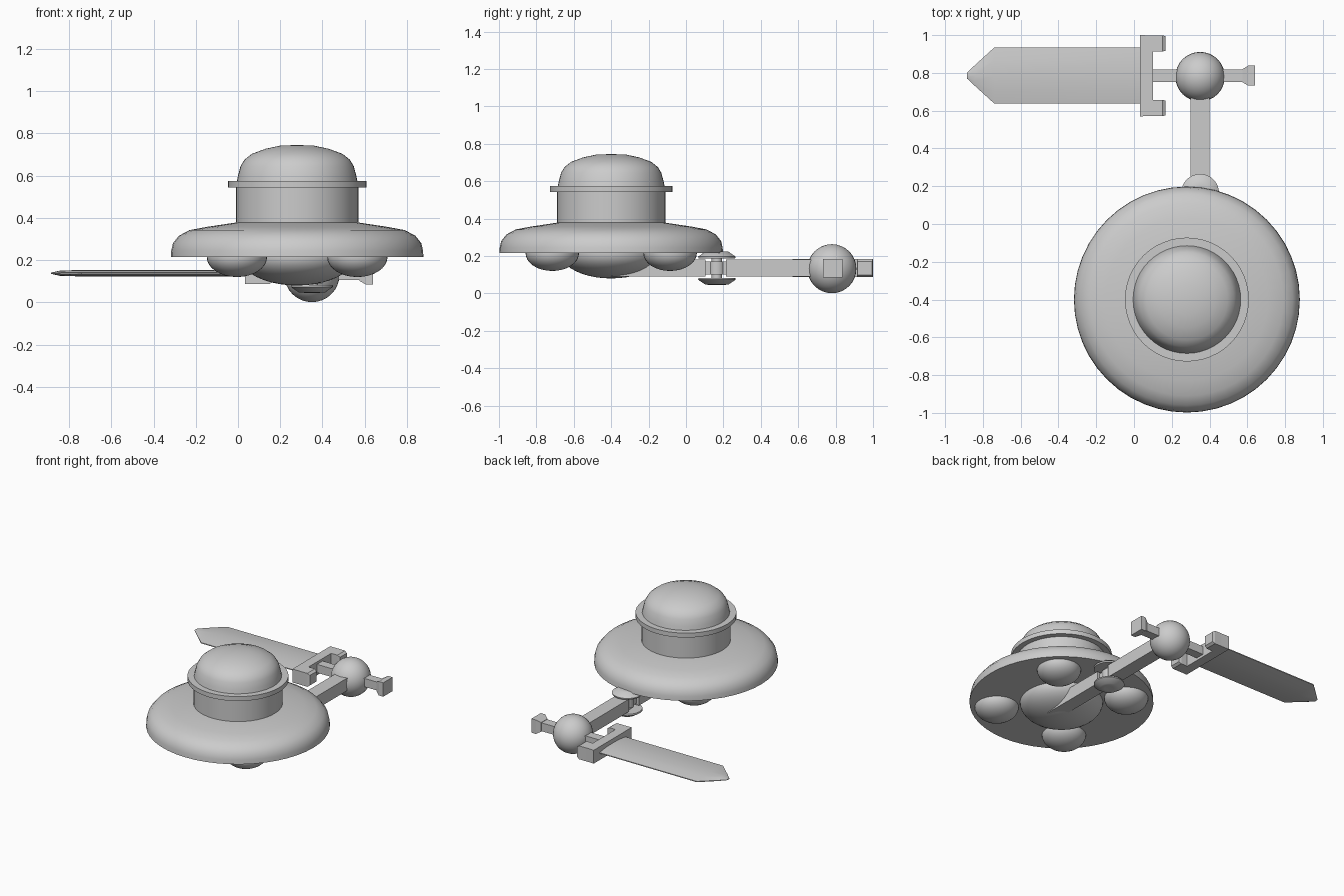
import bpy, bmesh, math
from mathutils import Matrix, Vector

if "Cube" in bpy.data.objects:
    bpy.data.objects.remove(bpy.data.objects["Cube"])

grey = bpy.data.materials.new("light grey")
grey.diffuse_color = (0.6, 0.6, 0.6, 1)
grey.use_nodes = True
grey.node_tree.nodes["Principled BSDF"].inputs["Base Color"].default_value = grey.diffuse_color

CX, CY = 0.28, -0.40      # saucer axis
AX, BY = 0.35, 0.78       # arm line and sword line
SZ = 0.135                # arm and sword mid height


def finish(name, bm, smooth=True):
    bmesh.ops.recalc_face_normals(bm, faces=bm.faces)
    me = bpy.data.meshes.new(name)
    bm.to_mesh(me)
    bm.free()
    ob = bpy.data.objects.new(name, me)
    bpy.context.collection.objects.link(ob)
    me.materials.append(grey)
    if smooth:
        bpy.ops.object.select_all(action='DESELECT')
        ob.select_set(True)
        bpy.context.view_layer.objects.active = ob
        bpy.ops.object.shade_smooth_by_angle(angle=math.radians(32))
    return ob


def lathe(name, profile, x, y, seg=48):
    """Spin (radius, height) points around a vertical axis."""
    bm = bmesh.new()
    rings = []
    for r, z in profile:
        if r == 0:
            rings.append([bm.verts.new((x, y, z))] * seg)
        else:
            rings.append([bm.verts.new((x + r * math.cos(2 * math.pi * i / seg),
                                        y + r * math.sin(2 * math.pi * i / seg), z))
                          for i in range(seg)])
    for a, b in zip(rings, rings[1:]):
        for i in range(seg):
            j = (i + 1) % seg
            bm.faces.new(list(dict.fromkeys((a[i], a[j], b[j], b[i]))))
    return finish(name, bm)


def box(name, x0, x1, y0, y1, z0, z1):
    bm = bmesh.new()
    c = Vector(((x0 + x1) / 2, (y0 + y1) / 2, (z0 + z1) / 2))
    size = Matrix.Diagonal((x1 - x0, y1 - y0, z1 - z0, 1))
    bmesh.ops.create_cube(bm, size=1, matrix=Matrix.Translation(c) @ size)
    return finish(name, bm, False)


def ellipsoid(name, c, r, seg=32):
    bm = bmesh.new()
    bmesh.ops.create_uvsphere(bm, u_segments=seg, v_segments=seg // 2, radius=1,
                              matrix=Matrix.Translation(c) @ Matrix.Diagonal((*r, 1)))
    return finish(name, bm)


def loft_x(name, sections, smooth=False):
    """Bridge rings of (y, z) points placed at successive x stations."""
    bm = bmesh.new()
    rings = [[bm.verts.new((x, y, z)) for y, z in pts] for x, pts in sections]
    n = len(rings[0])
    for a, b in zip(rings, rings[1:]):
        for i in range(n):
            j = (i + 1) % n
            bm.faces.new((a[i], a[j], b[j], b[i]))
    bm.faces.new(rings[0])
    bm.faces.new(rings[-1])
    return finish(name, bm, smooth)


def rect(hy, hz, cy=BY + 0.005):
    return [(cy - hy, SZ - hz), (cy + hy, SZ - hz), (cy + hy, SZ + hz), (cy - hy, SZ + hz)]


# Saucer body and cabin
lathe("saucer", [(0, 0.215), (0.598, 0.215), (0.596, 0.245), (0.588, 0.28), (0.56, 0.315),
                 (0.51, 0.342), (0.43, 0.357), (0.29, 0.378), (0, 0.378)], CX, CY)
lathe("cabin", [(0, 0.36), (0.29, 0.36), (0.29, 0.56), (0, 0.56)], CX, CY)
lathe("cabin_ring", [(0, 0.543), (0.328, 0.543), (0.328, 0.575), (0, 0.575)], CX, CY)
lathe("dome", [(0, 0.56), (0.287, 0.565), (0.28, 0.60), (0.268, 0.645), (0.25, 0.675),
               (0.215, 0.703), (0.15, 0.727), (0.08, 0.742), (0, 0.745)], CX, CY)

# Underside bulge and four landing pods
ellipsoid("belly", (CX, CY, 0.215), (0.27, 0.27, 0.135), 40)
for sx in (-1, 1):
    for sy in (-1, 1):
        ellipsoid("pod", (CX + sx * 0.285, CY + sy * 0.315, 0.215), (0.143, 0.143, 0.095))

# Two arm segments meeting at a hinge
box("inner_arm", AX - 0.05, AX + 0.05, -0.40, 0.105, 0.09, 0.18)
box("outer_arm", AX - 0.05, AX + 0.05, 0.215, 0.70, 0.09, 0.18)

# Hinge caps, pin and knuckles
HY = 0.165
for s, name in ((1, "upper_hinge_cap"), (-1, "lower_hinge_cap")):
    lathe(name, [(0, SZ + s * 0.052), (0.098, SZ + s * 0.052), (0.1, SZ + s * 0.062),
                 (0.062, SZ + s * 0.088), (0.03, SZ + s * 0.09), (0, SZ + s * 0.086)], AX, HY, 32)
lathe("hinge_pin", [(0, 0.08), (0.028, 0.08), (0.028, 0.19), (0, 0.19)], AX, HY, 24)
lathe("hinge_barrel", [(0, 0.1), (0.045, 0.1), (0.045, 0.17), (0, 0.17)], AX, HY, 24)
for y0 in (0.10, 0.195):
    box("hinge_knuckle", AX - 0.03, AX + 0.03, y0, y0 + 0.03, 0.10, 0.17)

# Ball gripping the sword
ellipsoid("ball_hand", (AX, BY, 0.132), (0.131, 0.131, 0.131))

# Sword handle with flared pommel
loft_x("handle", [(0.08, rect(0.032, 0.03)), (0.59, rect(0.032, 0.03))])
loft_x("pommel", [(0.575, rect(0.035, 0.033)), (0.605, rect(0.053, 0.05)),
                  (0.64, rect(0.053, 0.05))])

# Sword guard with forward prongs, outer ends chamfered
loft_x("guard", [(0.032, rect(0.215, 0.048)), (0.10, rect(0.213, 0.048))])
for s in (-1, 1):
    loft_x("guard_prong", [(0.095, rect(0.043, 0.048, BY + 0.005 + s * 0.171)),
                           (0.15, rect(0.043, 0.048, BY + 0.005 + s * 0.171)),
                           (0.167, rect(0.039, 0.036, BY + 0.005 + s * 0.171))])


# Lens-section blade with a tapered tip
def lens(w, t):
    top = [(-1, 0.2), (-0.55, 0.85), (0, 1), (0.55, 0.85), (1, 0.2)]
    pts = top + [(y, -z) for y, z in reversed(top)]
    return [(BY + 0.006 + y * w, SZ + 0.003 + z * t) for y, z in pts]


loft_x("blade", [(-0.885, lens(0.015, 0.003)), (-0.84, lens(0.057, 0.013)),
                 (-0.74, lens(0.148, 0.015)), (0.04, lens(0.148, 0.015))], True)
